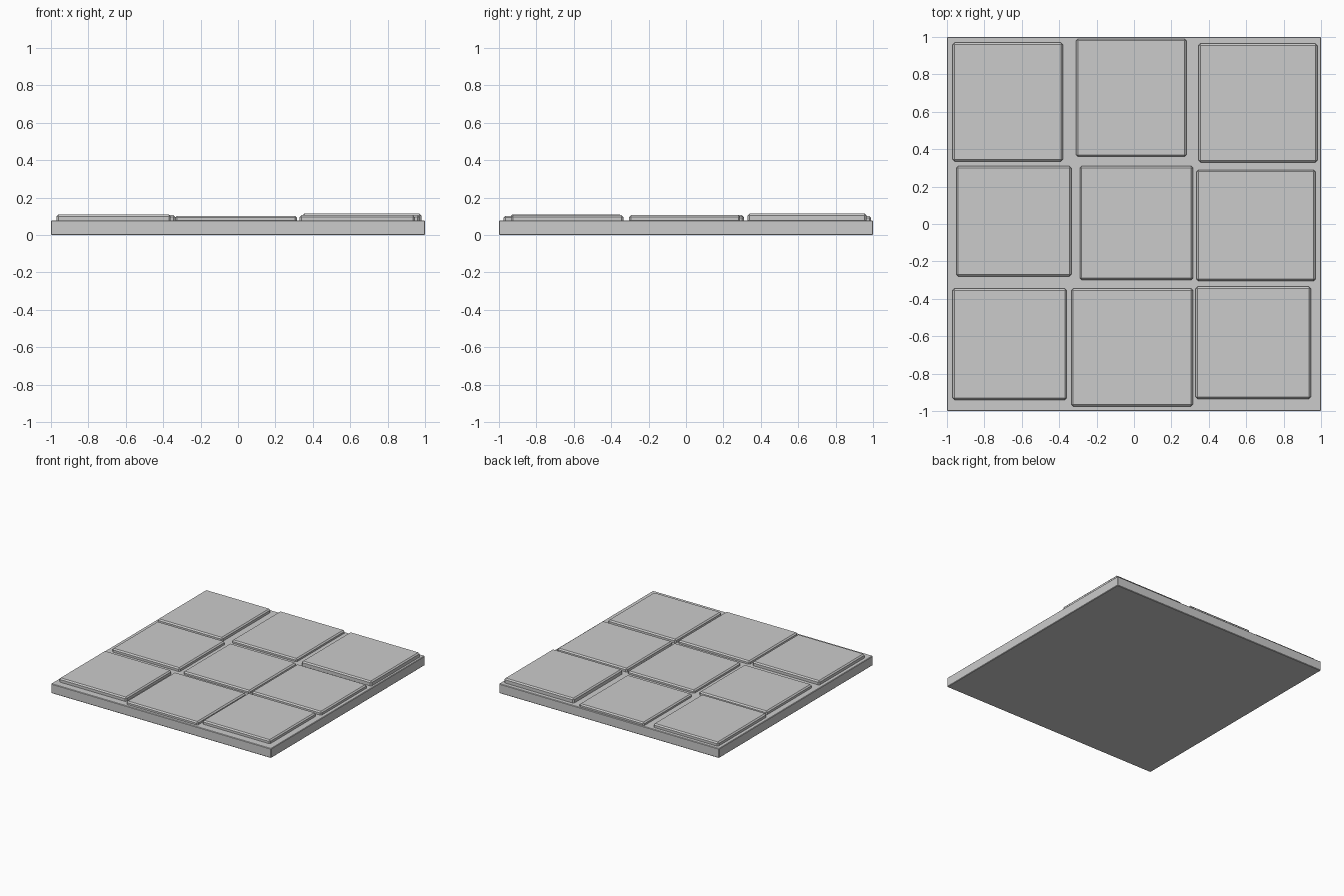
import bpy

if "Cube" in bpy.data.objects:
    bpy.data.objects.remove(bpy.data.objects["Cube"])


def slab(name, x0, x1, y0, y1, z0, z1, bevel):
    """Box from its bounds, with slightly chamfered edges."""
    bpy.ops.mesh.primitive_cube_add(
        size=1, location=((x0 + x1) / 2, (y0 + y1) / 2, (z0 + z1) / 2))
    ob = bpy.context.object
    ob.name = name
    ob.scale = (x1 - x0, y1 - y0, z1 - z0)
    bpy.ops.object.transform_apply(location=False, rotation=False, scale=True)
    mod = ob.modifiers.new("edge_bevel", 'BEVEL')
    mod.width = bevel
    mod.segments = 1
    return ob


# Mortar bed under the tiles
slab("base_slab", -1, 1, -1, 1, 0, 0.078, 0.004)

# Unevenly laid paving tiles: x range, y range, top height
tiles = [
    (-0.97, -0.38, 0.335, 0.97, 0.108),
    (-0.31, 0.28, 0.36, 0.99, 0.102),
    (0.345, 0.98, 0.33, 0.965, 0.115),
    (-0.95, -0.335, -0.28, 0.31, 0.106),
    (-0.29, 0.315, -0.30, 0.31, 0.102),
    (0.335, 0.97, -0.305, 0.29, 0.106),
    (-0.97, -0.36, -0.94, -0.345, 0.11),
    (-0.335, 0.315, -0.975, -0.345, 0.103),
    (0.33, 0.945, -0.935, -0.335, 0.107),
]
for i, (x0, x1, y0, y1, top) in enumerate(tiles):
    slab(f"paving_tile_{i + 1}", x0, x1, y0, y1, 0.06, top, 0.01)
